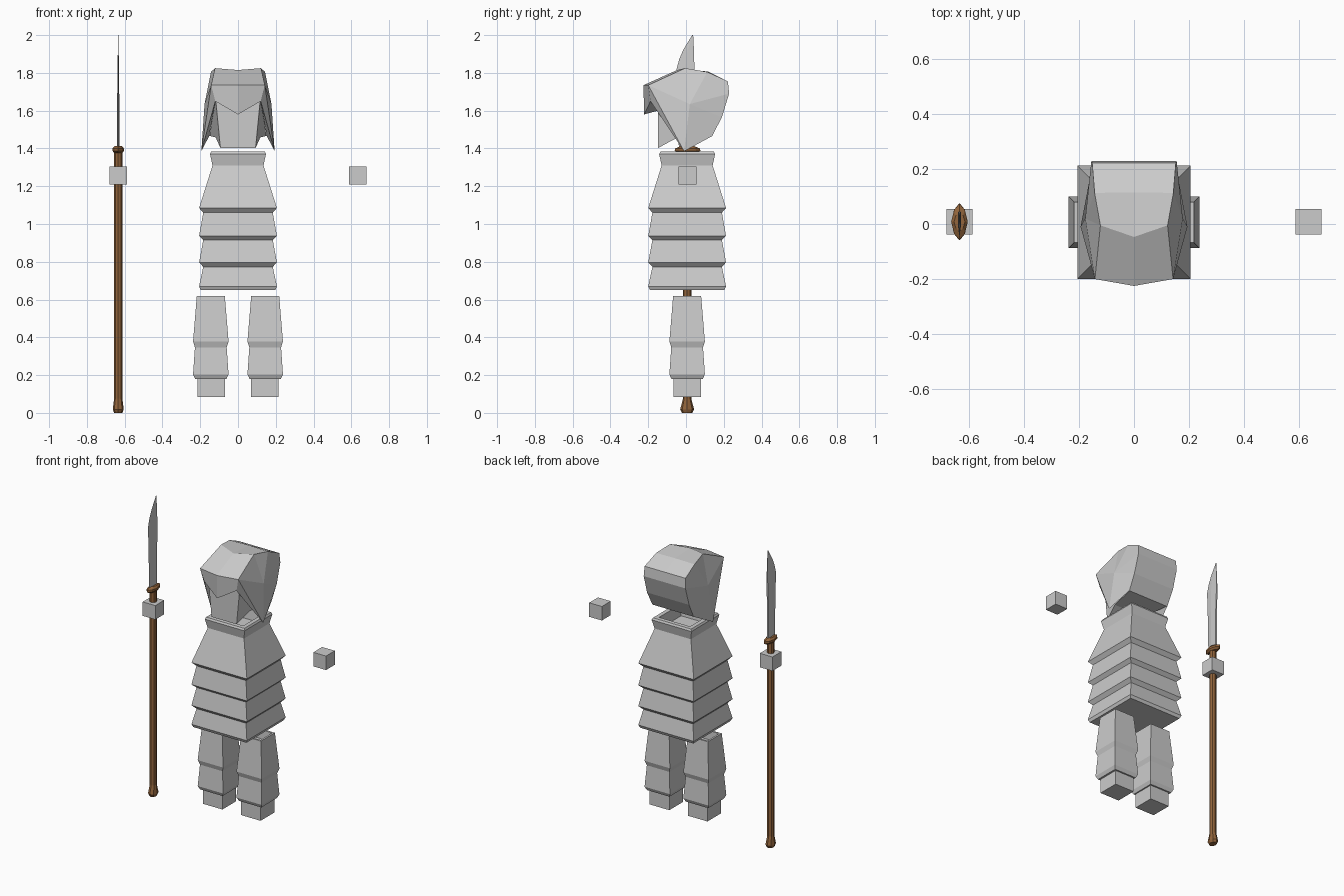
import bpy, bmesh, math

if "Cube" in bpy.data.objects:
    bpy.data.objects.remove(bpy.data.objects["Cube"])

YC = 0.006
HAND_X = 0.634

brown = bpy.data.materials.new("brown_wood")
brown.diffuse_color = (0.29, 0.13, 0.045, 1)
brown.use_nodes = True
brown.node_tree.nodes["Principled BSDF"].inputs["Base Color"].default_value = brown.diffuse_color


def finish(bm, name, mat=None):
    bmesh.ops.recalc_face_normals(bm, faces=bm.faces[:])
    me = bpy.data.meshes.new(name)
    bm.to_mesh(me)
    bm.free()
    ob = bpy.data.objects.new(name, me)
    bpy.context.collection.objects.link(ob)
    if mat:
        me.materials.append(mat)
    return ob


def loft(name, rings, x=0.0, y=YC, section=None, mat=None):
    """Stack scaled copies of a cross-section; rings are (half_x, half_y, z)."""
    section = section or [(-1, -1), (1, -1), (1, 1), (-1, 1)]
    bm = bmesh.new()
    loops = [[bm.verts.new((x + u * hx, y + v * hy, z)) for u, v in section]
             for hx, hy, z in rings]
    n = len(section)
    for lo, hi in zip(loops, loops[1:]):
        for i in range(n):
            j = (i + 1) % n
            bm.faces.new((lo[i], lo[j], hi[j], hi[i]))
    bm.faces.new(loops[0])
    bm.faces.new(loops[-1])
    return finish(bm, name, mat)


def square(pairs):
    return [(h, h, z) for h, z in pairs]


def half_mesh(name, pts, faces):
    """Build the x >= 0 half from named points and mirror it."""
    bm = bmesh.new()
    v = {k: bm.verts.new(p) for k, p in pts.items()}
    for f in faces:
        bm.faces.new([v[k] for k in f.split()])
    geom = bm.verts[:] + bm.edges[:] + bm.faces[:]
    bmesh.ops.mirror(bm, geom=geom, axis='X', merge_dist=0.001)
    return finish(bm, name)


# Tiered torso armour with an open collar
loft("torso", square([
    (0.197, 0.65), (0.206, 0.67), (0.184, 0.773), (0.206, 0.797),
    (0.184, 0.915), (0.206, 0.937), (0.184, 1.06), (0.206, 1.085),
    (0.135, 1.31), (0.148, 1.37), (0.142, 1.383), (0.115, 1.383), (0.108, 1.31)]))

# Legs, boots and floating hands
for side, s in (("left", -1), ("right", 1)):
    loft(side + "_leg", square([
        (0.083, 0.18), (0.094, 0.204), (0.084, 0.347), (0.094, 0.378),
        (0.074, 0.62), (0.062, 0.62), (0.06, 0.56)]), x=s * 0.144)
    loft(side + "_boot", square([(0.0725, 0.083), (0.0725, 0.182)]), x=s * 0.142)
    loft(side + "_hand", square([(0.047, 1.21), (0.047, 1.304)]), x=s * HAND_X, y=0.008)

# Faceted hair shell with fringe and pointed side locks
half_mesh("hair", {
    "c0": (0, -0.225, 1.735), "a0": (0.142, -0.2, 1.735),
    "c1": (0, -0.047, 1.815), "a1": (0.122, -0.005, 1.825),
    "c2": (0, 0.115, 1.808), "a2": (0.143, 0.113, 1.805),
    "c3": (0, 0.222, 1.755), "a3": (0.152, 0.222, 1.755),
    "c4": (0, 0.228, 1.69), "a4": (0.155, 0.228, 1.69),
    "c5": (0, 0.19, 1.565), "a5": (0.156, 0.19, 1.565),
    "c6": (0, 0.138, 1.465), "a6": (0.153, 0.138, 1.465),
    "h": (0.177, 0.02, 1.635), "b": (0.194, -0.01, 1.385),
    "tip": (0, -0.222, 1.58), "f": (0.12, -0.188, 1.65),
    "fi": (0.118, -0.148, 1.655), "ti": (0, -0.148, 1.6),
}, ["c0 a0 a1 c1", "c1 a1 a2 c2", "c2 a2 a3 c3", "c3 a3 a4 c4",
    "c4 a4 a5 c5", "c5 a5 a6 c6", "a0 a1 h", "a1 a2 h", "a2 a3 a4 h",
    "a4 a5 h", "a5 a6 b h", "a0 h b", "c0 a0 f tip", "tip f fi ti",
    "a0 f b", "f fi a6 b"])

# Face block under the hair, sloping up beneath the chin
half_mesh("face", {
    "t0": (0, -0.148, 1.68), "t1": (0.12, -0.148, 1.68),
    "b0": (0, -0.148, 1.402), "b1": (0.093, -0.148, 1.402),
    "m0": (0, -0.045, 1.458), "m1": (0.118, -0.045, 1.458),
    "r0": (0, 0.138, 1.466), "r1": (0.15, 0.138, 1.466),
}, ["t0 t1 b1 b0", "b0 b1 m1 m0", "m0 m1 r1 r0", "t1 b1 m1 r1"])

# Polearm: shaft, pommel, lens-shaped guard
octagon = [(math.cos(math.pi / 4 * i), math.sin(math.pi / 4 * i)) for i in range(8)]
lens = [(0, -1), (0.65, -0.65), (1, 0), (0.65, 0.65),
        (0, 1), (-0.65, 0.65), (-1, 0), (-0.65, -0.65)]
loft("shaft", [(0.022, 0.022, 0.03), (0.022, 0.022, 1.395)], -HAND_X, YC, octagon, brown)
loft("pommel", [(0.022, 0.028, 0), (0.029, 0.037, 0.018), (0.022, 0.022, 0.075)],
     -HAND_X, YC, octagon, brown)
loft("guard", [(0.022, 0.045, 1.375), (0.03, 0.068, 1.387), (0.03, 0.066, 1.4),
               (0.02, 0.035, 1.412)], -HAND_X, 0.008, lens, brown)

# Blade: rows of (edge_y, spine_y, half_thickness, z) ending in a swept tip
rows = [(-0.038, 0.037, 0.006, 1.4), (-0.044, 0.04, 0.0055, 1.67),
        (-0.05, 0.045, 0.004, 1.82), (-0.035, 0.043, 0.003, 1.875),
        (-0.013, 0.042, 0.002, 1.925), (0.033, 0.038, 0.001, 2.0)]
bm = bmesh.new()
loops = []
for e, sp, t, z in rows:
    mid = e + (sp - e) * 0.45
    loops.append([bm.verts.new((-HAND_X + dx, y, z)) for dx, y in
                  ((0, e), (t, mid), (t, sp), (-t, sp), (-t, mid))])
for lo, hi in zip(loops, loops[1:]):
    for i in range(5):
        j = (i + 1) % 5
        bm.faces.new((lo[i], lo[j], hi[j], hi[i]))
bm.faces.new(loops[0])
bm.faces.new(loops[-1])
finish(bm, "blade")
